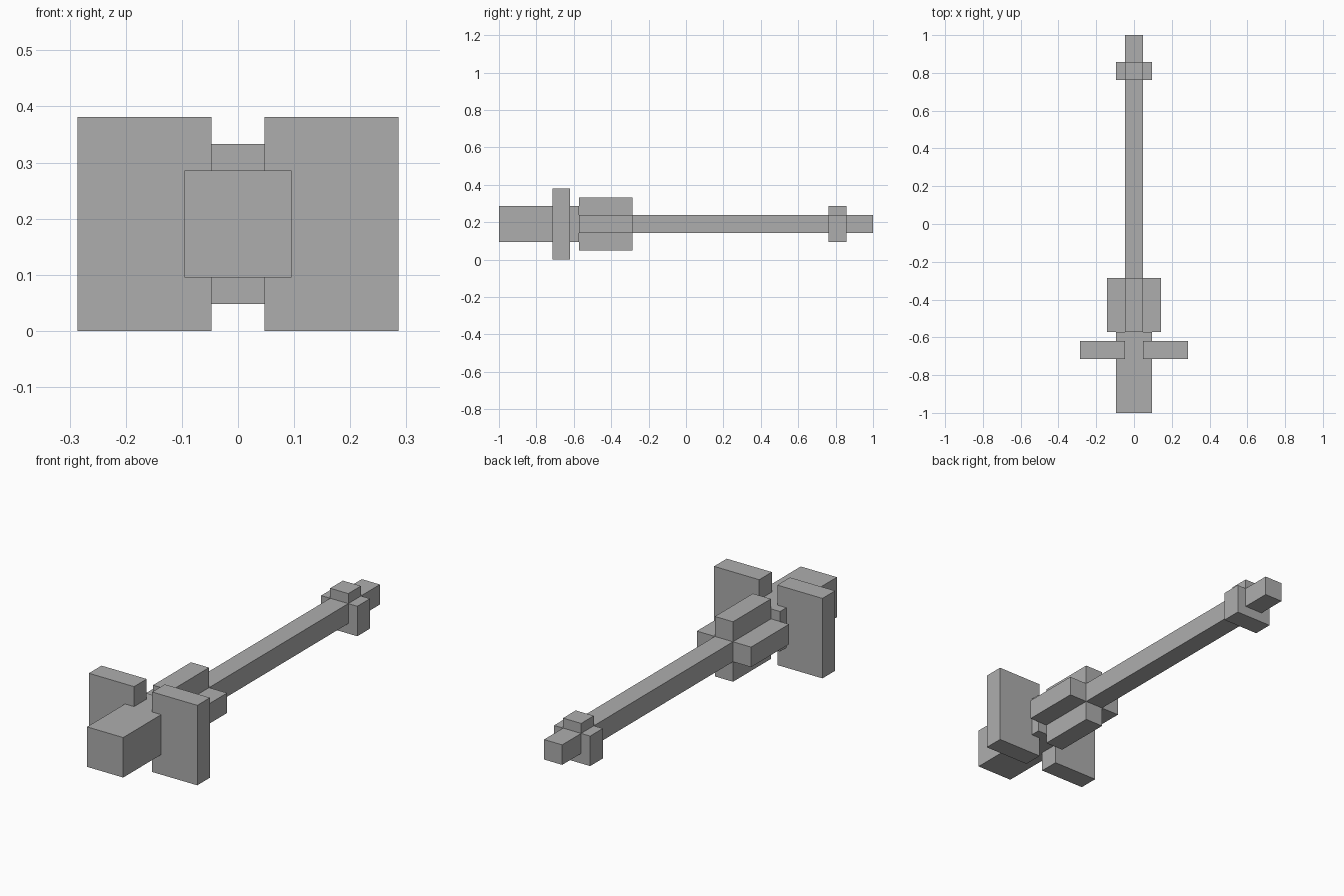
import bpy

cube = bpy.data.objects.get("Cube")
if cube:
    bpy.data.objects.remove(cube, do_unlink=True)

U = 2 / 21   # block module: the whole length is 21 modules
MID = 2 * U  # height of the long axis

grey = bpy.data.materials.new("plain_grey")
grey.use_nodes = True
colour = (0.42, 0.42, 0.42, 1)
grey.diffuse_color = colour
grey.node_tree.nodes["Principled BSDF"].inputs["Base Color"].default_value = colour


def block(name, x, y, z):
    """Box from (min, max) ranges in modules; x and z are measured from the axis."""
    ranges = (x, y, z)
    centre = [(a + b) / 2 * U for a, b in ranges]
    centre[2] += MID
    bpy.ops.mesh.primitive_cube_add(size=1, location=centre)
    obj = bpy.context.object
    obj.name = name
    obj.scale = [(b - a) * U for a, b in ranges]
    bpy.ops.object.transform_apply(location=False, rotation=False, scale=True)
    obj.data.materials.append(grey)
    return obj


# Long shaft and square front block
block("shaft", (-.5, .5), (-6, 10.5), (-.5, .5))
block("front_block", (-1, 1), (-10.5, -6), (-1, 1))

# Upright side plates, and the side arms of the cross-shaped hub
for side, s in (("left", 1), ("right", -1)):
    block(side + "_plate", sorted((s * .5, s * 3)), (-7.5, -6.5), (-2, 2))
    block(side + "_hub_arm", sorted((s * .5, s * 1.5)), (-6, -3), (-.5, .5))

# Upper and lower arms of the hub
for place, s in (("upper", 1), ("lower", -1)):
    block(place + "_hub_arm", (-.5, .5), (-6, -3), sorted((s * .5, s * 1.5)))

# Stepped collar near the rear end
block("collar_base", (-1, 1), (8, 9), (-1, .5))
block("collar_top", (-.5, .5), (8, 9), (.5, 1))
